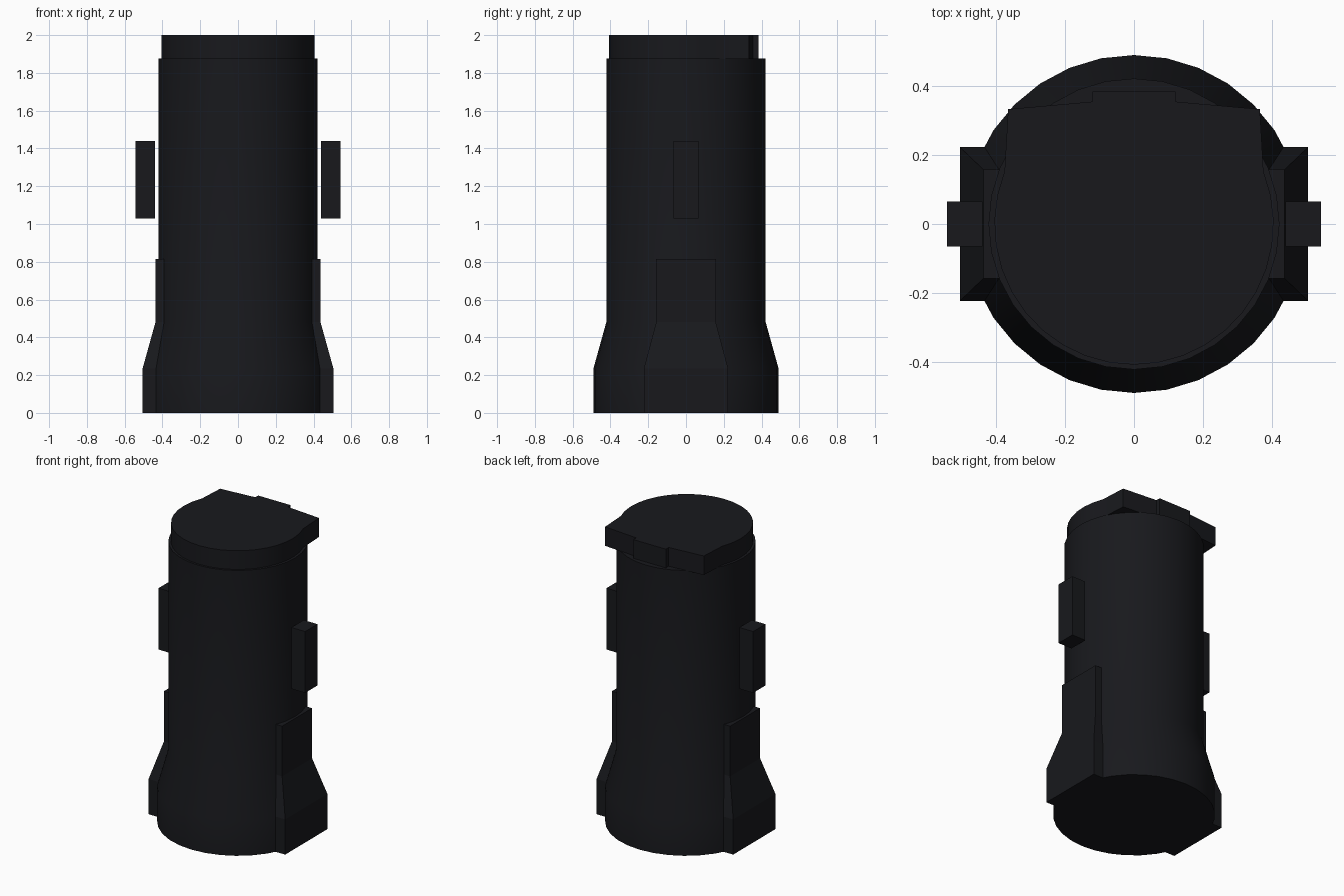
import bpy, bmesh
from math import cos, sin, radians, pi

if "Cube" in bpy.data.objects:
    bpy.data.objects.remove(bpy.data.objects["Cube"])

mat = bpy.data.materials.new("dark_plastic")
mat.diffuse_color = (0.009, 0.0095, 0.012, 1)
mat.use_nodes = True
mat.node_tree.nodes["Principled BSDF"].inputs["Base Color"].default_value = mat.diffuse_color


def loft(name, rings, smooth=False):
    """Skin a stack of equal-length rings and close both ends."""
    bm = bmesh.new()
    rows = [[bm.verts.new(p) for p in r] for r in rings]
    n = len(rows[0])
    for a, b in zip(rows, rows[1:]):
        for i in range(n):
            j = (i + 1) % n
            bm.faces.new((a[i], a[j], b[j], b[i]))
    bm.faces.new(rows[0][::-1])
    bm.faces.new(rows[-1])
    bmesh.ops.recalc_face_normals(bm, faces=bm.faces)
    me = bpy.data.meshes.new(name)
    bm.to_mesh(me)
    bm.free()
    ob = bpy.data.objects.new(name, me)
    bpy.context.collection.objects.link(ob)
    me.materials.append(mat)
    if smooth:
        bpy.context.view_layer.objects.active = ob
        ob.select_set(True)
        bpy.ops.object.shade_smooth_by_angle(angle=radians(30))
        ob.select_set(False)
    return ob


def rect(x0, x1, hy, z):
    return [(x0, -hy, z), (x1, -hy, z), (x1, hy, z), (x0, hy, z)]


# Round body with a flared foot
SIDES = 32
profile = [(0.49, 0), (0.49, 0.235), (0.422, 0.48), (0.422, 1.875)]
loft("body", [[(r * cos(2 * pi * i / SIDES), r * sin(2 * pi * i / SIDES), z)
               for i in range(SIDES)] for r, z in profile], True)

# Cap: round in front, squared corners and a tab at the back
outline = [(0.365, 0.333), (0.12, 0.355), (0.12, 0.385),
           (-0.12, 0.385), (-0.12, 0.355), (-0.365, 0.333)]
A0, A1, N = 158, 382, 22
for i in range(N + 1):
    a = radians(A0 + (A1 - A0) * i / N)
    outline.append((0.405 * cos(a), 0.408 * sin(a)))
loft("cap", [[(x, y, z) for x, y in outline] for z in (1.873, 2.0)], True)

# Mirrored side plates and floating side blocks
for side, s in (("left", -1), ("right", 1)):
    loft(side + "_plate", [rect(s * xi, s * xo, hy, z) for xi, xo, hy, z in (
        (0.43, 0.505, 0.223, 0), (0.43, 0.505, 0.223, 0.235),
        (0.385, 0.437, 0.158, 0.48), (0.385, 0.437, 0.158, 0.815))])
    loft(side + "_block", [rect(s * 0.44, s * 0.542, 0.065, z) for z in (1.03, 1.44)])
